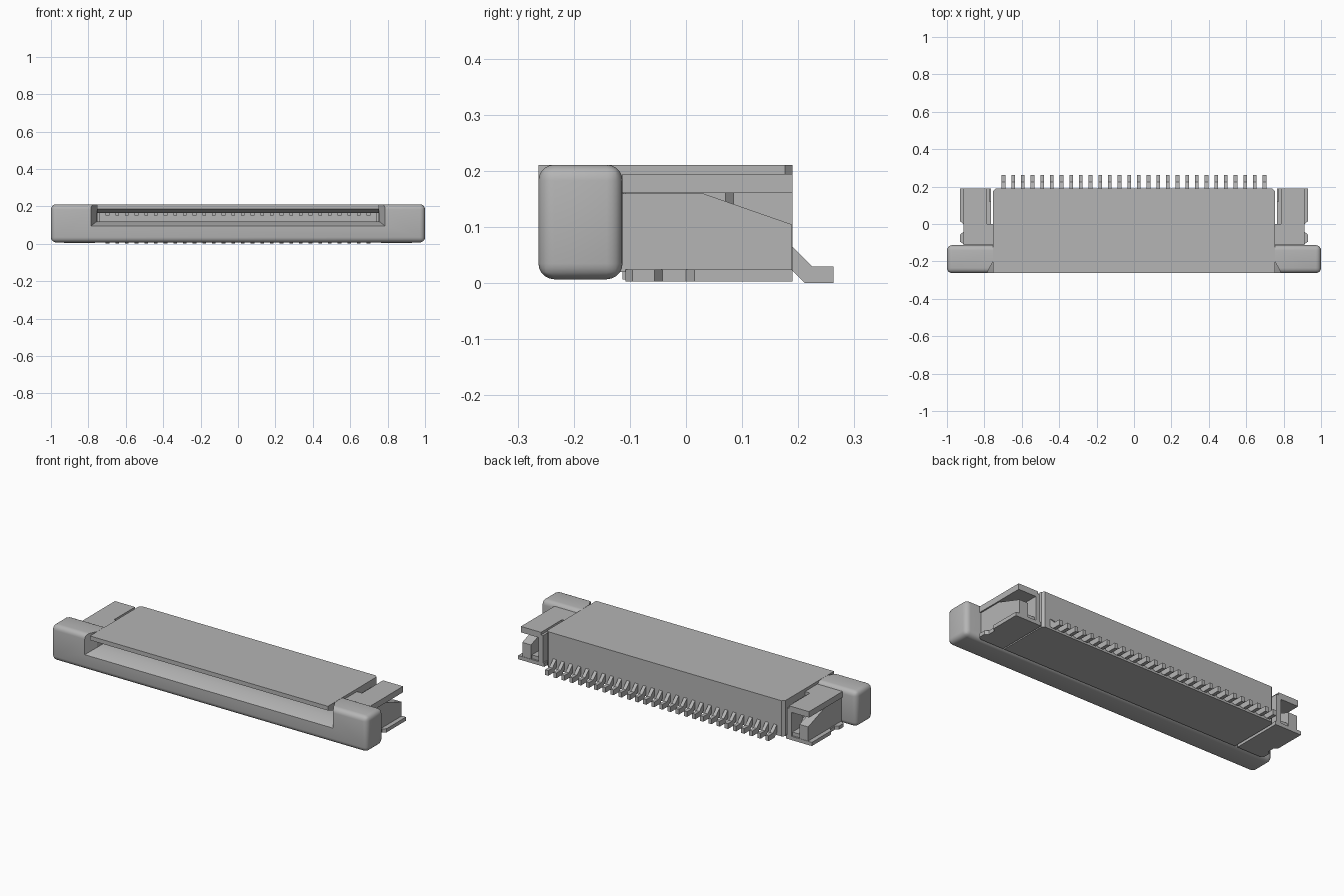
import bpy, bmesh, math
from mathutils import Vector

if "Cube" in bpy.data.objects:
    bpy.data.objects.remove(bpy.data.objects["Cube"], do_unlink=True)

mat = bpy.data.materials.new("light grey")
mat.use_nodes = True
GREY = (0.46, 0.46, 0.46, 1)
mat.diffuse_color = GREY
mat.node_tree.nodes["Principled BSDF"].inputs["Base Color"].default_value = GREY


def finish(name, bm):
    bmesh.ops.recalc_face_normals(bm, faces=bm.faces)
    me = bpy.data.meshes.new(name)
    bm.to_mesh(me)
    bm.free()
    me.materials.append(mat)
    ob = bpy.data.objects.new(name, me)
    bpy.context.collection.objects.link(ob)
    return ob


def loft(bm, rings):
    """Skin a closed solid through rings of matching points."""
    vs = [[bm.verts.new(p) for p in r] for r in rings]
    n = len(vs[0])
    for a, b in zip(vs, vs[1:]):
        for i in range(n):
            j = (i + 1) % n
            bm.faces.new((a[i], a[j], b[j], b[i]))
    bm.faces.new(vs[0])
    bm.faces.new(vs[-1][::-1])


def extrude_x(bm, prof, x0, x1):
    """Extrude a (y, z) profile along x."""
    loft(bm, [[(x, y, z) for y, z in prof] for x in (x0, x1)])


def extrude_z(bm, prof, z0, z1):
    """Extrude an (x, y) outline upwards."""
    loft(bm, [[(x, y, z) for x, y in prof] for z in (z0, z1)])


def box(bm, x0, x1, y0, y1, z0, z1):
    extrude_x(bm, [(y0, z0), (y1, z0), (y1, z1), (y0, z1)], x0, x1)


# Housing: C-shaped section with an open front slot under the top plate
bm = bmesh.new()
extrude_x(bm, [(-0.113, 0.007), (0.19, 0.007), (0.19, 0.211), (-0.263, 0.211),
               (-0.263, 0.187), (-0.20, 0.164), (0.10, 0.164), (0.10, 0.12),
               (-0.113, 0.12)], -0.753, 0.753)
corners = [e for e in bm.edges
           if all(abs(v.co.y - 0.19) < 1e-4 for v in e.verts)
           and abs(e.verts[0].co.x - e.verts[1].co.x) < 1e-4]
bmesh.ops.bevel(bm, geom=corners, offset=0.014, segments=1, affect='EDGES')
finish("housing", bm)

# Walls closing the slot ends
for side, sx in (("left", 1), ("right", -1)):
    bm = bmesh.new()
    box(bm, sx * 0.738, sx * 0.752, -0.112, 0.15, 0.05, 0.20)
    finish(side + "_slot_wall", bm)

# Slider: rounded bar with a funnel-shaped opening cut into its middle
bm = bmesh.new()
box(bm, -1, 1, -0.263, -0.113, 0.007, 0.211)
bmesh.ops.bevel(bm, geom=bm.edges[:], offset=0.028, segments=5,
                profile=0.5, affect='EDGES')
slider = finish("slider", bm)
bm = bmesh.new()
loft(bm, [[(-w, y, z), (w, y, z), (w, y, 0.3), (-w, y, 0.3)]
          for y, w, z in ((-0.28, 0.795, 0.088), (-0.20, 0.754, 0.12),
                          (-0.08, 0.754, 0.12))])
cutter = finish("slider_cutter", bm)
mod = slider.modifiers.new("opening", 'BOOLEAN')
mod.operation = 'DIFFERENCE'
mod.solver = 'EXACT'
mod.object = cutter
bpy.context.view_layer.objects.active = slider
slider.select_set(True)
bpy.ops.object.modifier_apply(modifier=mod.name)
bpy.data.objects.remove(cutter, do_unlink=True)
bpy.ops.object.shade_smooth_by_angle(angle=math.radians(25))

# Row of contacts: bent solder tail behind, spring bar inside the slot
COUNT, PITCH, HALF = 28, 0.0517, 0.010
tails, springs = bmesh.new(), bmesh.new()
for i in range(COUNT):
    x = (i - (COUNT - 1) / 2) * PITCH
    extrude_x(tails, [(0.18, 0.075), (0.19, 0.065), (0.225, 0.030),
                      (0.263, 0.030), (0.263, 0.0), (0.212, 0.0),
                      (0.19, 0.022), (0.18, 0.032)], x - HALF, x + HALF)
    box(springs, x - HALF, x + HALF, -0.15, 0.10, 0.151, 0.166)
finish("solder_tails", tails)
finish("contact_springs", springs)

# Side clips, mirrored
for side, sx in (("left", 1), ("right", -1)):
    def P(pts):
        return [(sx * x, y) for x, y in pts]

    # upper arm with a slot between it and the housing
    bm = bmesh.new()
    extrude_z(bm, P([(0.752, -0.113), (0.912, -0.113), (0.912, 0.19),
                     (0.785, 0.19), (0.785, 0.0), (0.752, 0.0)]), 0.161, 0.195)
    finish(side + "_upper_arm", bm)

    # upright wall, thicker towards the front
    bm = bmesh.new()
    extrude_z(bm, P([(0.765, -0.108), (0.815, -0.108), (0.815, 0.07),
                     (0.80, 0.085), (0.80, 0.19), (0.772, 0.19),
                     (0.772, 0.12), (0.765, 0.12)]), 0.006, 0.18)
    finish(side + "_upright_wall", bm)

    # sloping latch: tall outer cheek and lower inner step
    bm = bmesh.new()
    extrude_x(bm, [(-0.12, 0.02), (0.188, 0.02), (0.188, 0.105),
                   (0.03, 0.160), (-0.12, 0.160)], sx * 0.85, sx * 0.905)
    finish(side + "_latch_cheek", bm)
    bm = bmesh.new()
    extrude_x(bm, [(-0.12, 0.02), (0.18, 0.02), (0.18, 0.045),
                   (0.12, 0.045), (0.03, 0.155), (-0.12, 0.155)],
              sx * 0.79, sx * 0.85)
    finish(side + "_latch_step", bm)

    # base plate with a notch in its outer edge
    bm = bmesh.new()
    extrude_z(bm, P([(0.765, -0.108), (0.91, -0.108), (0.93, -0.095),
                     (0.93, -0.056), (0.912, -0.042), (0.912, 0.0),
                     (0.93, 0.015), (0.93, 0.19), (0.765, 0.19)]),
              0.003, 0.024)
    finish(side + "_base_plate", bm)
